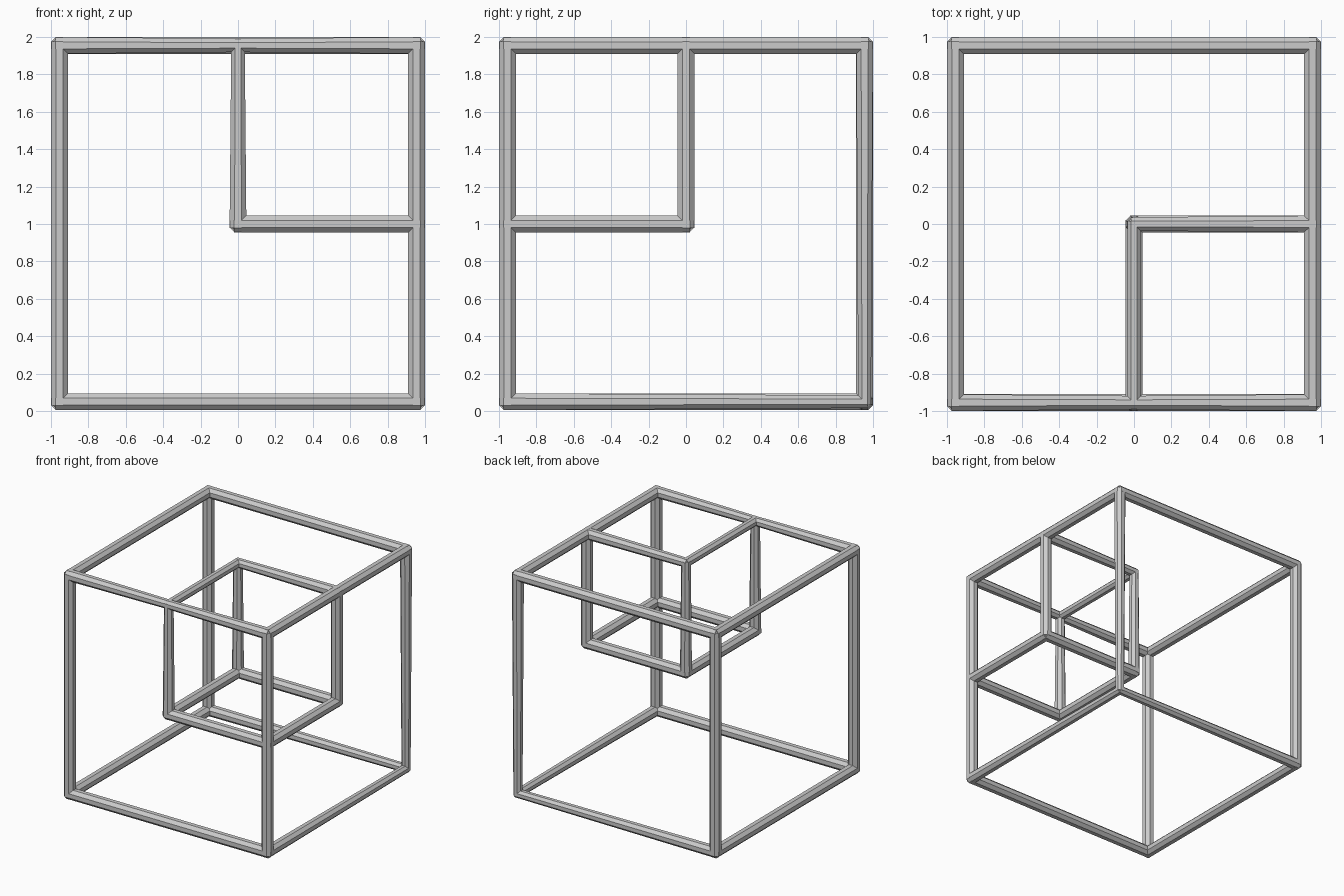
import bpy, bmesh, math
from mathutils import Vector, Matrix

if "Cube" in bpy.data.objects:
    bpy.data.objects.remove(bpy.data.objects["Cube"])

A, LO, HI, R = 0.955, 0.05, 1.955, 0.045
# joints where the struts pinch thinner
THIN = {(A, A, LO): 0.034, (0, 0, HI): 0.036, (0, -A, HI): 0.036}


def radius(p):
    return THIN.get(tuple(p), R)


def strut(bm, p, q):
    """Eight-sided bar between two joints, flats facing the axes."""
    a, b = Vector(p), Vector(q)
    d = (b - a).normalized()
    u = Vector((0, 0, 1)) if abs(d.z) < 0.5 else Vector((1, 0, 0))
    v = d.cross(u)
    rings = []
    for c, r, s in ((a, radius(p), -1), (b, radius(q), 1)):
        k = r / math.cos(math.pi / 8)
        c = c + d * s * r * 0.45
        rings.append([bm.verts.new(c + k * (u * math.cos(t) + v * math.sin(t)))
                      for t in [(i + 0.5) * math.pi / 4 for i in range(8)]])
    for i in range(8):
        j = (i + 1) % 8
        bm.faces.new((rings[0][i], rings[0][j], rings[1][j], rings[1][i]))
    bm.faces.new(rings[0][::-1])
    bm.faces.new(rings[1])


def frame(name, xs, ys, zs, skip=None):
    """Box frame of struts; skip leaves out struts shared with another frame."""
    bm = bmesh.new()
    edges = [((xs[0], y, z), (xs[1], y, z)) for y in ys for z in zs]
    edges += [((x, ys[0], z), (x, ys[1], z)) for x in xs for z in zs]
    edges += [((x, y, zs[0]), (x, y, zs[1])) for x in xs for y in ys]
    joints = set()
    for p, q in edges:
        joints.update((p, q))
        if skip and skip in (p, q):
            continue
        # break a strut at the point where the small frame joins it
        mid = (0, -A, HI)
        if p[1:] == q[1:] == mid[1:] and p[0] < 0 < q[0]:
            strut(bm, p, mid)
            strut(bm, mid, q)
        else:
            strut(bm, p, q)
    # rounded joints
    for p in joints:
        bmesh.ops.create_uvsphere(bm, u_segments=8, v_segments=6, radius=radius(p),
                                  matrix=Matrix.Translation(p))
    bmesh.ops.recalc_face_normals(bm, faces=bm.faces)
    me = bpy.data.meshes.new(name)
    bm.to_mesh(me)
    bm.free()
    bpy.context.collection.objects.link(bpy.data.objects.new(name, me))


# large cube frame, and a half-size one tucked in its front right top corner
frame("outer_frame", (-A, A), (-A, A), (LO, HI))
frame("inner_frame", (0, A), (-A, 0), (1.0, HI), skip=(A, -A, HI))
